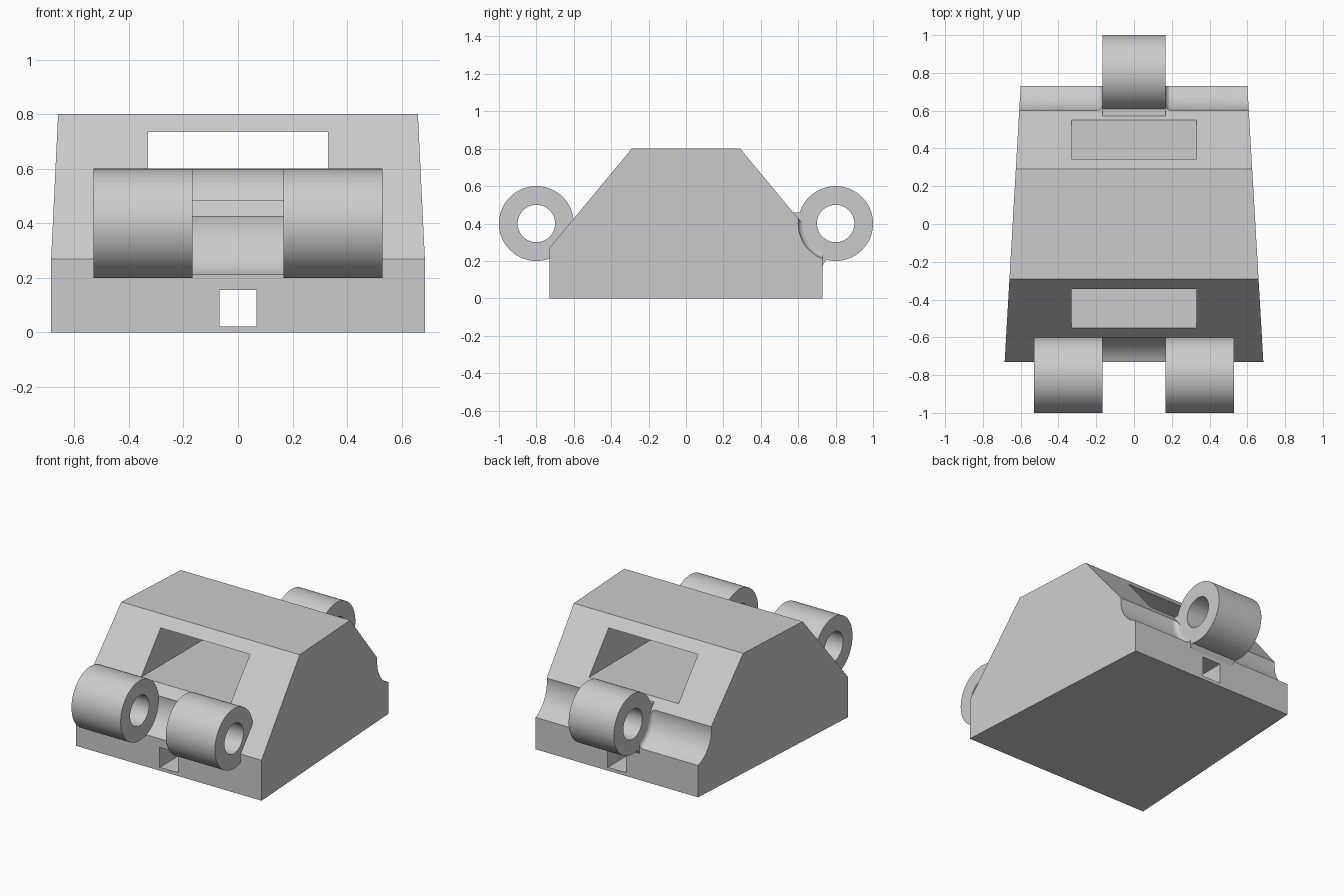
import bpy, bmesh, math

cube = bpy.data.objects.get("Cube")
if cube:
    bpy.data.objects.remove(cube, do_unlink=True)

GREY = (0.6, 0.6, 0.6, 1.0)
steel = bpy.data.materials.new("light grey metal")
steel.use_nodes = True
steel.diffuse_color = GREY
steel.node_tree.nodes["Principled BSDF"].inputs["Base Color"].default_value = GREY

LUG_IN, LUG_OUT = 0.167, 0.53      # lug spans across x
R, BORE = 0.2, 0.1                 # lug and pin hole radii
PIN_Y, PIN_Z = 0.8, 0.4            # hinge axis


def finish(name, bm):
    bmesh.ops.recalc_face_normals(bm, faces=bm.faces)
    mesh = bpy.data.meshes.new(name)
    bm.to_mesh(mesh)
    bm.free()
    mesh.materials.append(steel)
    obj = bpy.data.objects.new(name, mesh)
    bpy.context.collection.objects.link(obj)
    return obj


def prism(name, profile, half_width):
    """Extrude a (y, z) outline across x; half_width(y) sets the taper."""
    bm = bmesh.new()
    left, right = ([bm.verts.new((s * half_width(y), y, z)) for y, z in profile]
                   for s in (1, -1))
    bm.faces.new(left)
    bm.faces.new(right)
    for i in range(len(profile)):
        j = (i + 1) % len(profile)
        bm.faces.new((left[i], left[j], right[j], right[i]))
    return finish(name, bm)


def revolve(name, profile, y, z, steps=72):
    """Spin a closed (x, radius) outline around a hinge axis."""
    bm = bmesh.new()
    rings = []
    for k in range(steps):
        a = math.tau * k / steps
        rings.append([bm.verts.new((x, y + r * math.cos(a), z + r * math.sin(a)))
                      for x, r in profile])
    n = len(profile)
    for k in range(steps):
        a, b = rings[k], rings[(k + 1) % steps]
        for i in range(n):
            j = (i + 1) % n
            if profile[i][1] or profile[j][1]:
                bm.faces.new((a[i], a[j], b[j], b[i]))
    bmesh.ops.remove_doubles(bm, verts=bm.verts, dist=1e-5)
    return finish(name, bm)


def tube(name, x0, x1, y):
    return revolve(name, [(x0, BORE), (x0, R), (x1, R), (x1, BORE)], y, PIN_Z)


def cut(target, cutter):
    cutter.hide_render = True
    mod = target.modifiers.new("cut", 'BOOLEAN')
    mod.operation = 'DIFFERENCE'
    mod.solver = 'EXACT'
    mod.object = cutter
    bpy.context.view_layer.objects.active = target
    bpy.ops.object.modifier_apply(modifier=mod.name)
    bpy.data.objects.remove(cutter, do_unlink=True)


def box_cutter(name, half_x, z0, z1):
    return prism(name, [(-1, z0), (1, z0), (1, z1), (-1, z1)], lambda y: half_x)


# Sloped block, slightly narrower toward the back
body = prism("link_body",
             [(-0.73, 0), (0.73, 0), (0.73, 0.27), (0.29, 0.8), (-0.29, 0.8), (-0.73, 0.27)],
             lambda y: 0.6425 - 0.058 * y)

# Wide upper window and small lower hole run right through
cut(body, box_cutter("window_cutter", 0.33, 0.485, 0.735))
cut(body, box_cutter("hole_cutter", 0.067, 0.022, 0.155))

# Clearance groove between the front lugs
cut(body, revolve("front_groove_cutter",
                  [(-LUG_IN, 0), (-LUG_IN, R), (LUG_IN, R), (LUG_IN, 0)], -PIN_Y, PIN_Z))

# Clearance grooves either side of the back lug, filleted at the inner end
FILLET = 0.03
arc = [(LUG_IN + FILLET * (1 - math.cos(t)), R - FILLET * (1 - math.sin(t)))
       for t in (math.pi / 2 * i / 6 for i in range(7))]
groove = [(LUG_IN, 0)] + arc + [(0.8, R), (0.8, 0)]
for side in (1, -1):
    cut(body, revolve("back_groove_cutter", [(side * x, r) for x, r in groove], PIN_Y, PIN_Z))

# Hinge lugs with pin holes, and the web that ties the back lug to the body
parts = [body,
         tube("front_lug_left", LUG_IN, LUG_OUT, -PIN_Y),
         tube("front_lug_right", -LUG_OUT, -LUG_IN, -PIN_Y),
         tube("back_lug", -LUG_IN, LUG_IN, PIN_Y),
         prism("back_lug_web", [(0.57, 0.46), (0.61, 0.46), (0.75, 0.207), (0.73, 0.175)],
               lambda y: LUG_IN - 0.001)]

# Smooth the round surfaces and keep the edges crisp
bpy.ops.object.select_all(action='DESELECT')
for part in parts:
    part.select_set(True)
bpy.context.view_layer.objects.active = body
bpy.ops.object.shade_smooth_by_angle(angle=math.radians(25))
